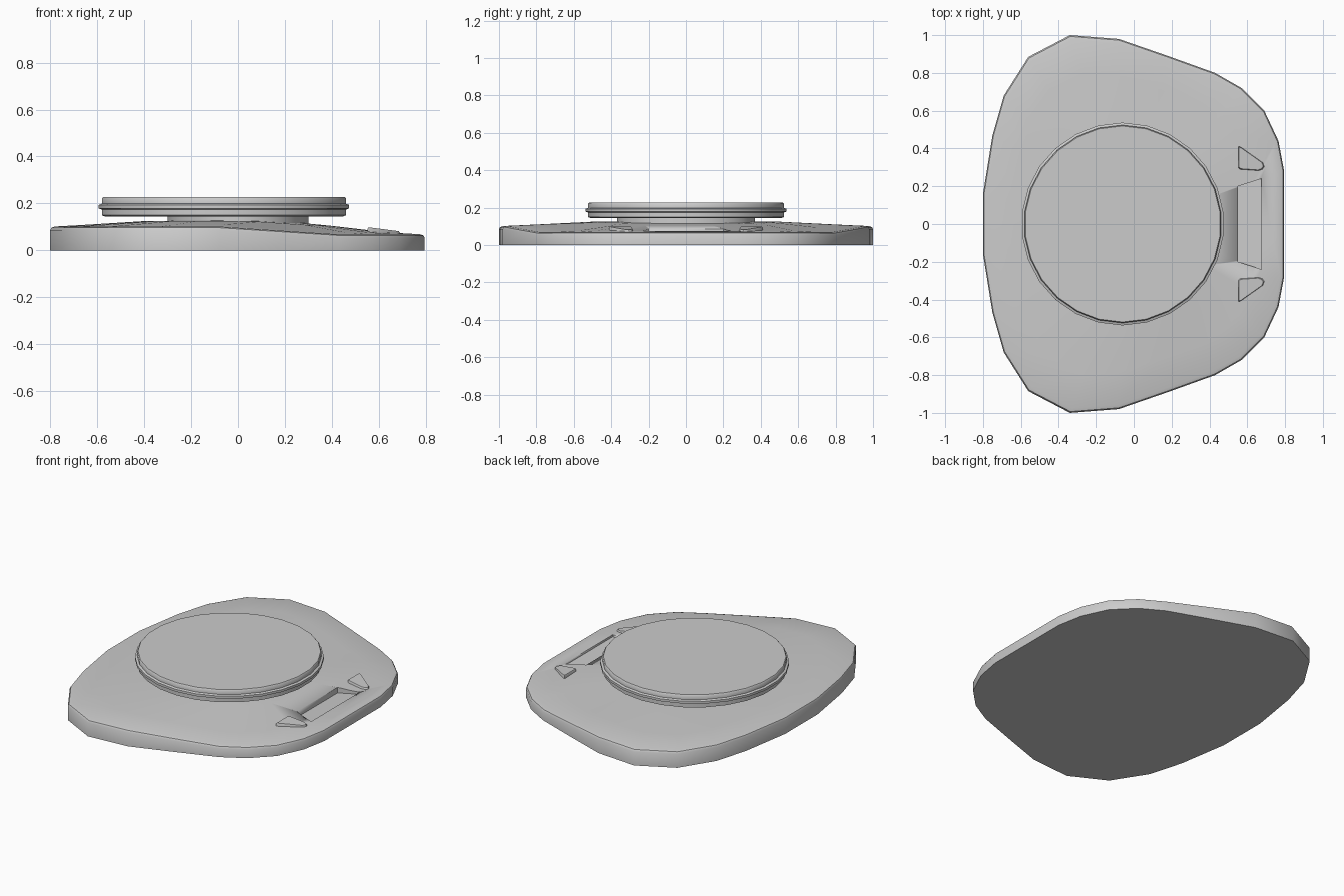
import bpy, bmesh, math

if "Cube" in bpy.data.objects:
    bpy.data.objects.remove(bpy.data.objects["Cube"])

def make_object(name, bm, angle=40):
    bmesh.ops.recalc_face_normals(bm, faces=bm.faces)
    me = bpy.data.meshes.new(name)
    bm.to_mesh(me)
    bm.free()
    ob = bpy.data.objects.new(name, me)
    bpy.context.collection.objects.link(ob)
    bpy.ops.object.select_all(action='DESELECT')
    ob.select_set(True)
    bpy.context.view_layer.objects.active = ob
    bpy.ops.object.shade_smooth_by_angle(angle=math.radians(angle))
    return ob

def loft(name, rings, angle=40):
    """Skin a stack of equal-length point rings and cap both ends."""
    bm = bmesh.new()
    loops = [[bm.verts.new(p) for p in r] for r in rings]
    n = len(rings[0])
    for a, b in zip(loops, loops[1:]):
        for i in range(n):
            j = (i + 1) % n
            bm.faces.new((a[i], a[j], b[j], b[i]))
    bm.faces.new(loops[0][::-1])
    bm.faces.new(loops[-1])
    return make_object(name, bm, angle)

def lathe(name, profile, centre_x, sides, sy=1.0):
    rings = []
    for r, z in profile:
        ang = [math.pi / 2 + 2 * math.pi * i / sides for i in range(sides)]
        rings.append([(centre_x + r * math.cos(a), r * sy * math.sin(a), z) for a in ang])
    return loft(name, rings)

def smooth(a, b, x):
    t = max(0, min(1, (x - a) / (b - a)))
    return t * t * (3 - 2 * t)

# Base plate: mirrored half outline, lofted up to a low crown
half = [(-.8, .16), (-.75, .47), (-.69, .68), (-.56, .885), (-.34, 1.0), (-.08, .98),
        (.18, .89), (.43, .80), (.57, .72), (.69, .60), (.765, .44), (.795, .28)]
outline = [(x, -y) for x, y in half] + half[::-1]

def rim(x):
    return .102 - .033 * smooth(-.1, .45, x)

def crown(x):
    return .125 - .02 * smooth(0, .4, x)

def ring(s, height):
    return [(x * s, y * s, height(x, x * s)) for x, y in outline]

base = loft("base_plate", [
    ring(1, lambda x, sx: 0),
    ring(1, lambda x, sx: rim(x) - .016),
    ring(.993, lambda x, sx: rim(x) - .005),
    ring(.975, lambda x, sx: rim(x)),
    ring(.8, lambda x, sx: rim(x) + .008),
    ring(.5, lambda x, sx: crown(sx)),
    ring(.2, lambda x, sx: .128),
])

# Sloped finger slot cut into the base near the right edge
slot = [(.55, -.2), (.675, -.24), (.675, .24), (.55, .2)]
cutter = loft("slot_cutter", [
    [(x, y, .052 + (x - .55) * .08) for x, y in slot],
    [(x, y, .2) for x, y in slot],
])
cutter.hide_render = True
cutter.hide_set(True)
cut = base.modifiers.new("slot", 'BOOLEAN')
cut.object = cutter
cut.solver = 'EXACT'

# Raised triangular pads at both ends of the slot
pad = [(.552, .30), (.562, .29), (.66, .283), (.68, .29), (.69, .305),
       (.682, .325), (.565, .408), (.552, .412)]
cx, cy = .61, .335
for side, label in ((1, "back"), (-1, "front")):
    def level(s, top):
        return [(cx + (x - cx) * s, side * (cy + (y - cy) * s), top - (x - .55) * .12)
                for x, y in pad]
    loft("pad_" + label, [level(1, .06), level(1, .092), level(.93, .099)])

# Neck joining base and disc
lathe("neck", [(.3, .08), (.3, .155)], 0, 32, 1.23)

# Disc with a raised band around its edge
lathe("disc", [(.512, .145), (.524, .15), (.524, .174), (.537, .179), (.537, .194),
               (.524, .199), (.524, .221), (.519, .227)], -.06, 26)
